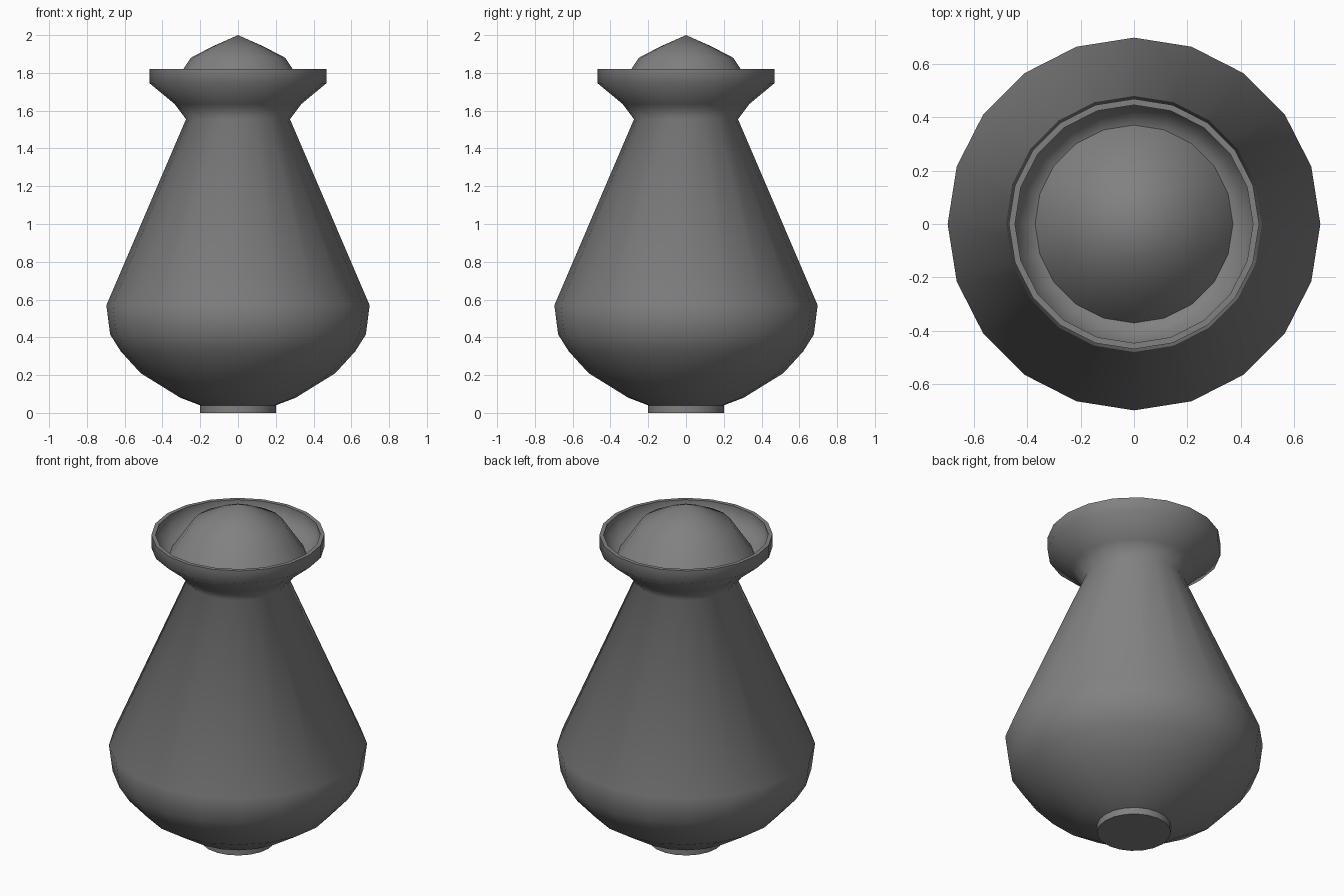
import bpy, bmesh
from math import radians, tau
from mathutils import Vector

SIDES = 20

cube = bpy.data.objects.get("Cube")
if cube:
    bpy.data.objects.remove(cube, do_unlink=True)

# One plain grey for the whole jar
grey = bpy.data.materials.new("stone_grey")
grey.use_nodes = True
colour = (0.22, 0.22, 0.22, 1)
grey.diffuse_color = colour
grey.node_tree.nodes["Principled BSDF"].inputs["Base Color"].default_value = colour


def lathe(name, profile, crease):
    """Spin a (radius, height) profile round z and shade it by angle."""
    bm = bmesh.new()
    verts = [bm.verts.new((r, 0, z)) for r, z in profile]
    edges = [bm.edges.new(pair) for pair in zip(verts, verts[1:])]
    bmesh.ops.spin(bm, geom=verts + edges, cent=(0, 0, 0), axis=(0, 0, 1),
                   angle=tau, steps=SIDES, use_merge=False, use_duplicate=False)
    bmesh.ops.remove_doubles(bm, verts=bm.verts, dist=0.0005)
    bmesh.ops.dissolve_degenerate(bm, edges=bm.edges, dist=0.0005)
    bmesh.ops.recalc_face_normals(bm, faces=bm.faces)
    # Open shells must face away from the axis or upwards
    if sum(f.normal.dot(f.calc_center_median() - Vector((0, 0, 1)))
           for f in bm.faces) < 0:
        bmesh.ops.reverse_faces(bm, faces=bm.faces)
    mesh = bpy.data.meshes.new(name)
    bm.to_mesh(mesh)
    bm.free()
    mesh.materials.append(grey)
    obj = bpy.data.objects.new(name, mesh)
    bpy.context.collection.objects.link(obj)
    bpy.ops.object.select_all(action="DESELECT")
    obj.select_set(True)
    bpy.context.view_layer.objects.active = obj
    bpy.ops.object.shade_smooth_by_angle(angle=radians(crease))
    return obj


# Foot, rounded belly, tapered neck, flared rim and hollow inside of the rim
lathe("jar_body", [
    (0, 0), (0.2, 0), (0.2, 0.04),
    (0.305, 0.08), (0.515, 0.21), (0.62, 0.325), (0.677, 0.415), (0.697, 0.57),
    (0.275, 1.555), (0.335, 1.635), (0.468, 1.745), (0.468, 1.82),
    (0.445, 1.82), (0.445, 1.76), (0.37, 1.7), (0, 1.7),
], 65)

# Domed lid seated inside the rim
lathe("lid", [(0.37, 1.7), (0.25, 1.88), (0.135, 1.94), (0, 2)], 65)
